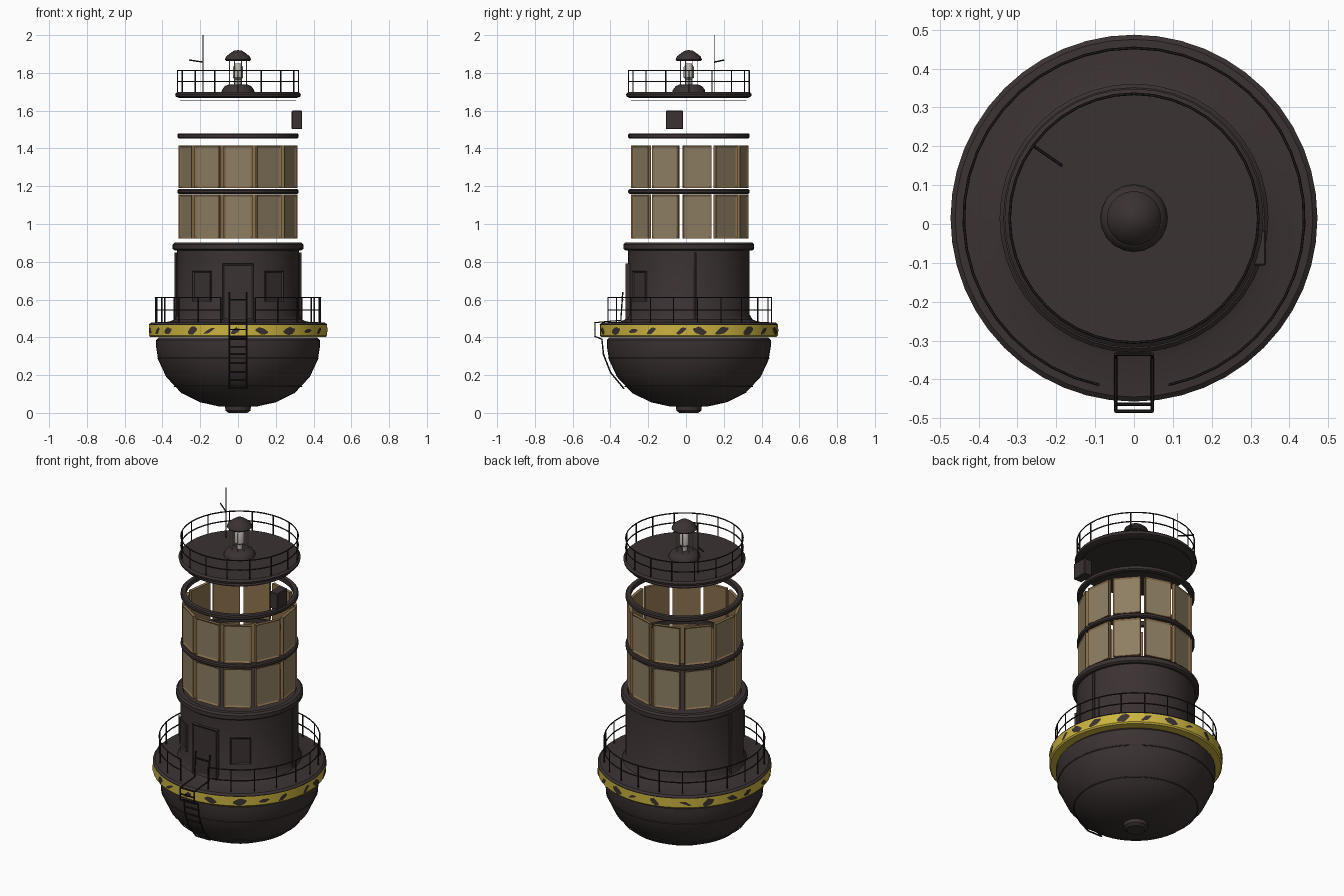
import bpy, bmesh, math, random
from math import sin, cos, pi, radians
from mathutils import Matrix, Vector

cube = bpy.data.objects.get("Cube")
if cube:
    bpy.data.objects.remove(cube, do_unlink=True)
random.seed(4)
AXIS_Y = 0.015  # tower axis


def material(name, rgb):
    m = bpy.data.materials.new(name)
    m.use_nodes = True
    m.diffuse_color = (*rgb, 1)
    bsdf = next(n for n in m.node_tree.nodes if n.type == 'BSDF_PRINCIPLED')
    bsdf.inputs["Base Color"].default_value = (*rgb, 1)
    return m


DARK = material("dark painted steel", (0.044, 0.032, 0.032))
RAIL = material("black metal", (0.018, 0.014, 0.013))
YELLOW = material("yellow paint", (0.60, 0.45, 0.05))
FRAME = material("tan frame", (0.26, 0.165, 0.075))
PANE = material("dusty glass", (0.27, 0.21, 0.125))
LAMP = material("lamp glass", (0.48, 0.46, 0.42))


def finish(bm, name, mats, angle=35):
    mesh = bpy.data.meshes.new(name)
    bm.to_mesh(mesh)
    bm.free()
    for m in mats:
        mesh.materials.append(m)
    mesh.shade_smooth()
    mesh.set_sharp_from_angle(angle=radians(angle))
    obj = bpy.data.objects.new(name, mesh)
    obj.location.y = AXIS_Y
    bpy.context.scene.collection.objects.link(obj)
    return obj


def lathe(name, profile, mat, steps=40, closed=False):
    bm = bmesh.new()
    vs = [bm.verts.new((r, 0, z)) for r, z in profile]
    pairs = list(zip(vs, vs[1:])) + ([(vs[-1], vs[0])] if closed else [])
    es = [bm.edges.new(p) for p in pairs]
    bmesh.ops.spin(bm, geom=vs + es, cent=(0, 0, 0), axis=(0, 0, 1),
                   angle=2 * pi, steps=steps)
    bmesh.ops.remove_doubles(bm, verts=bm.verts, dist=1e-5)
    bmesh.ops.recalc_face_normals(bm, faces=bm.faces)
    return finish(bm, name, [mat])


def band(name, r0, r1, z0, z1, mat, c=0.006):
    return lathe(name, [(r0, z0), (r1 - c, z0), (r1, z0 + c), (r1, z1 - c),
                        (r1 - c, z1), (r0, z1)], mat, closed=True)


def tubes(name, paths, radius, mat):
    """Thin round bars along several paths, joined in one mesh."""
    cu = bpy.data.curves.new(name, 'CURVE')
    cu.dimensions = '3D'
    cu.bevel_depth = radius
    cu.bevel_resolution = 1
    cu.use_fill_caps = True
    for path in paths:
        sp = cu.splines.new('POLY')
        sp.points.add(len(path) - 1)
        for p, co in zip(sp.points, path):
            p.co = (*co, 1)
    tmp = bpy.data.objects.new(name + "_path", cu)
    bpy.context.scene.collection.objects.link(tmp)
    dg = bpy.context.evaluated_depsgraph_get()
    mesh = bpy.data.meshes.new_from_object(tmp.evaluated_get(dg))
    bpy.data.objects.remove(tmp)
    bm = bmesh.new()
    bm.from_mesh(mesh)
    bpy.data.meshes.remove(mesh)
    for f in bm.faces:
        f.material_index = 0
    return finish(bm, name, [mat], 50)


def polar(a, r, z):
    """Angle 0 is the front, growing towards +x."""
    return Vector((r * sin(a), -r * cos(a), z))


def arc(r, z, a0, a1, n=40):
    return [polar(a0 + (a1 - a0) * i / n, r, z) for i in range(n + 1)]


def railing(name, r, z0, heights, a0, a1, posts):
    paths = [arc(r, z, a0, a1) for z in heights]
    for i in range(posts + 1):
        a = a0 + (a1 - a0) * i / posts
        paths.append([polar(a, r, z0), polar(a, r, heights[0])])
    tubes(name, paths, 0.0035, RAIL)


def panel(name, a, r, w, z0, z1, depth, border, mats):
    """Flat framed plate whose outer face lies at distance r."""
    bm = bmesh.new()
    bmesh.ops.create_cube(bm, size=1)
    bmesh.ops.scale(bm, vec=(w, depth, z1 - z0), verts=bm.verts)
    bmesh.ops.translate(bm, vec=(0, -r + depth / 2, (z0 + z1) / 2), verts=bm.verts)
    bm.normal_update()
    front = min(bm.faces, key=lambda f: f.normal.y)
    bmesh.ops.inset_region(bm, faces=[front], thickness=border, depth=-0.006)
    front.material_index = len(mats) - 1
    bmesh.ops.rotate(bm, cent=(0, 0, 0), matrix=Matrix.Rotation(a, 3, 'Z'), verts=bm.verts)
    return finish(bm, name, mats, 20)


# Hull, keel plug and hull seams
lathe("hull", [(0, .03), (.1, .034), (.2, .056), (.3, .105), (.38, .19), (.422, .28),
               (.434, .35), (.434, .385), (.42, .40), (0, .40)], DARK, 48)
lathe("keel_plug", [(0, 0), (.05, 0), (.066, .012), (.07, .045), (0, .045)], DARK, 20)
tubes("hull_seams", [arc(.425, .29, 0, 2 * pi), arc(.338, .14, 0, 2 * pi)], 0.003, DARK)

# Bumper belt with worn dark patches
lathe("bumper_belt", [(.40, .402), (.464, .402), (.471, .41), (.471, .464), (.40, .464)],
      YELLOW, 48, closed=True)
bm = bmesh.new()
COUNT = 22
for k in range(COUNT):
    a = 2 * pi * (k + random.uniform(-.2, .2)) / COUNT
    wide = random.uniform(.09, .16)
    slant = random.choice((-1, 1)) * random.uniform(.004, .014)
    thick = random.uniform(.006, .015) if k % 2 else random.uniform(.012, .02)
    cols = []
    for i in range(6):
        t = i / 5
        mid = .434 + slant * (2 * t - 1) + random.uniform(-.003, .003)
        h = thick * (.25 + sin(pi * t))
        cols.append([bm.verts.new(polar(a + wide * (t - .5), .4735, min(.462, max(.412, z))))
                     for z in (mid - h, mid + h)])
    for p, q in zip(cols, cols[1:]):
        bm.faces.new((p[0], q[0], q[1], p[1]))
finish(bm, "belt_patches", [DARK])

# Deck and drum
lathe("deck_and_drum", [(0, .46), (.47, .46), (.472, .468), (.46, .478), (.365, .483),
                        (.338, .494), (.322, .52), (.322, .87), (0, .87)], DARK, 48)
lathe("drum_cap", [(0, .86), (.335, .86), (.346, .868), (.346, .892), (.336, .902),
                   (.31, .902), (.305, .89), (0, .89)], DARK)
panel("door", 0, .336, .165, .49, .79, .03, .012, [DARK])
for side, label in ((1, "left"), (-1, "right")):
    panel(label + "_drum_window", side * radians(36), .329, .115, .59, .75, .02, .01, [DARK])
    a = side * radians(96)
    tubes(label + "_drain_pipe", [[polar(a, .331, .49), polar(a, .331, .85)]], .008, DARK)

# Lower railing, open at the ladder
railing("deck_railing", .438, .475, (.61, .545), .21, 2 * pi - .21, 20)

# Ladder following the hull
side_path = [(-.345, .13), (-.415, .215), (-.452, .31), (-.46, .39), (-.497, .405),
             (-.497, .478), (-.36, .49), (-.35, .64)]
paths = [[(x, y, z) for y, z in side_path] for x in (-.047, .047)]
for (y0, z0), (y1, z1) in zip(side_path, side_path[1:6]):
    for t in (0, .5):
        y, z = y0 + (y1 - y0) * t, z0 + (z1 - z0) * t
        paths.append([(-.047, y, z), (.047, y, z)])
paths.append([(-.047, -.497, .478), (.047, -.497, .478)])
paths.append([(-.047, -.35, .60), (.047, -.35, .60)])
tubes("ladder", paths, .0045, RAIL)

# Two storeys of framed windows
PANELS = 11
for label, z0, z1 in (("lower", .922, 1.155), ("upper", 1.19, 1.415)):
    for k in range(PANELS):
        panel(f"{label}_window_{k + 1}", 2 * pi * k / PANELS, .306, .152, z0, z1,
              .018, .014, [FRAME, PANE])
band("middle_ring", .292, .321, 1.16, 1.184, DARK)
band("upper_ring", .292, .321, 1.453, 1.48, DARK)

# Control box
bm = bmesh.new()
bmesh.ops.create_cube(bm, size=1)
bmesh.ops.scale(bm, vec=(.055, .092, .098), verts=bm.verts)
bmesh.ops.translate(bm, vec=(.312, -.076, 1.551), verts=bm.verts)
bmesh.ops.bevel(bm, geom=bm.edges[:], offset=.004, segments=1, affect='EDGES')
finish(bm, "control_box", [DARK], 20)

# Roof platform
lathe("ceiling_disc", [(0, 1.65), (.306, 1.65), (.306, 1.654), (0, 1.654)], DARK)
lathe("roof_platform", [(0, 1.674), (.315, 1.668), (.33, 1.675), (.333, 1.688),
                        (.322, 1.698), (0, 1.70)], DARK)
railing("roof_railing", .32, 1.69, (1.812, 1.755), 0, 2 * pi, 16)

# Lantern
lathe("lantern_base", [(0, 1.69), (.088, 1.69), (.085, 1.71), (.07, 1.73), (.05, 1.738),
                       (0, 1.738)], DARK, 20)
lathe("lantern_lamp", [(0, 1.735), (.016, 1.735), (.016, 1.765), (.027, 1.775),
                       (.027, 1.83), (.015, 1.85), (0, 1.85)], LAMP, 16)
lathe("lantern_cap", [(0, 1.862), (.062, 1.862), (.07, 1.87), (.062, 1.888), (.04, 1.905),
                      (.022, 1.917), (0, 1.921)], DARK, 20)
tubes("lantern_cage", [[polar(a, .048, 1.735), polar(a, .048, 1.865)]
                       for a in (2 * pi * (k + .5) / 8 for k in range(8))], .0025, LAMP)

# Aerial mast and its arm
tubes("aerial_mast", [[(-.185, .135, 1.69), (-.185, .135, 2.0)]], .0018, RAIL)
tubes("aerial_arm", [[(-.185, .135, 1.857), (-.257, .185, 1.868)]], .004, RAIL)
